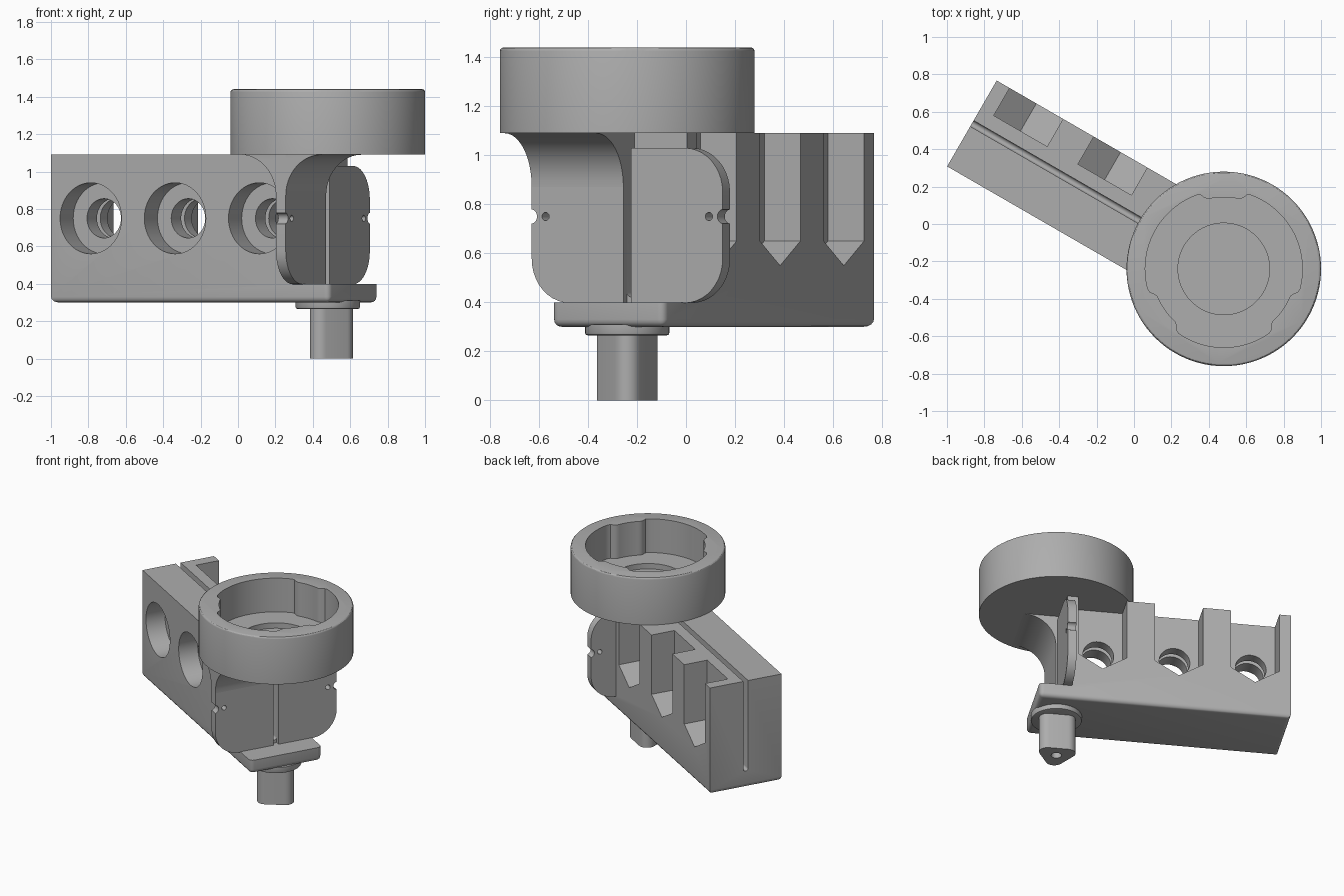
import bpy, bmesh
from math import sin, cos, pi, radians
from mathutils import Matrix

cube = bpy.data.objects.get("Cube")
if cube:
    bpy.data.objects.remove(cube, do_unlink=True)

gray = bpy.data.materials.new("plain gray")
gray.use_nodes = True
gray.diffuse_color = (0.42, 0.42, 0.42, 1)
gray.node_tree.nodes["Principled BSDF"].inputs["Base Color"].default_value = (0.42, 0.42, 0.42, 1)

BASE, DECK, TOP, RIM = 0.30, 0.40, 1.09, 1.44   # main heights
HALF = 0.265                                    # half width of the body
GAP = 0.018                                     # half width of the slot
CUP_R = 0.52
parts = []


def prism(name, pts, a, b, axis):
    """Extrude a 2D outline from a to b along an axis."""
    place = {"x": lambda p, t: (t, p[0], p[1]),
             "y": lambda p, t: (p[0], t, p[1]),
             "z": lambda p, t: (p[0], p[1], t)}[axis]
    bm = bmesh.new()
    face = bm.faces.new([bm.verts.new(place(p, a)) for p in pts])
    out = bmesh.ops.extrude_face_region(bm, geom=[face])
    d = place((0, 0), b - a)
    bmesh.ops.translate(bm, vec=d, verts=[v for v in out["geom"] if isinstance(v, bmesh.types.BMVert)])
    bmesh.ops.recalc_face_normals(bm, faces=bm.faces)
    me = bpy.data.meshes.new(name)
    bm.to_mesh(me)
    bm.free()
    me.materials.append(gray)
    ob = bpy.data.objects.new(name, me)
    bpy.context.collection.objects.link(ob)
    return ob


def arc(cx, cy, r, a0, a1, n=10):
    return [(cx + r * cos(radians(a0 + (a1 - a0) * i / n)),
             cy + r * sin(radians(a0 + (a1 - a0) * i / n))) for i in range(n + 1)]


def circle(cx, cy, r, n=48):
    return arc(cx, cy, r, 0, 360 * (n - 1) / n, n - 1)


def rect(x0, y0, x1, y1):
    return [(x0, y0), (x1, y0), (x1, y1), (x0, y1)]


def bake(ob):
    bpy.context.view_layer.update()
    dg = bpy.context.evaluated_depsgraph_get()
    me = bpy.data.meshes.new_from_object(ob.evaluated_get(dg))
    ob.modifiers.clear()
    ob.data = me


def combine(ob, cutter, op="DIFFERENCE"):
    mod = ob.modifiers.new("cut", "BOOLEAN")
    mod.operation, mod.solver, mod.object = op, "EXACT", cutter
    bake(ob)
    bpy.data.objects.remove(cutter, do_unlink=True)


def bevel_edges(ob, width, rule, segments=4):
    bm = bmesh.new()
    bm.from_mesh(ob.data)
    edges = [e for e in bm.edges if rule(e.verts[0].co, e.verts[1].co)]
    bmesh.ops.bevel(bm, geom=edges, offset=width, segments=segments, profile=0.5, affect="EDGES")
    bm.to_mesh(ob.data)
    bm.free()


# Body: tall block with a low foot at its end
left, end, foot = -1.555, -0.03, 0.16
body = prism("body", [(left, BASE), (foot, BASE), (foot, DECK), (end, DECK), (end, TOP), (left, TOP)],
             -HALF, HALF, "y")
bevel_edges(body, 0.03, lambda a, b: max(a.z, b.z) < BASE + 0.01 or (min(a.x, b.x) > foot - 0.01 and abs(a.z - b.z) > 0.05))

# Lengthwise slot with a round bottom
combine(body, prism("slot", [(-GAP, 1.2)] + arc(0, DECK + 0.04, GAP, 180, 360) + [(GAP, 1.2)],
                    left - 0.1, 0.1, "x"))

# Stepped bores in front, pointed pockets behind
for x in (-0.27, -0.79, -1.31):
    combine(body, prism("bore", circle(x, 0.75, 0.19), -0.4, -0.124, "y"))
    combine(body, prism("hole", circle(x, 0.75, 0.105), -0.3, 0.3, "y"))
    w = 0.165
    combine(body, prism("pocket", [(x - w, 1.2), (x - w, 0.65), (x, 0.55), (x + w, 0.65), (x + w, 1.2)],
                        0.095, 0.4, "y"))
parts.append(body)

# End panel in two halves; the front one reaches up to the cup
wide, thick, r = 0.45, 0.06, 0.18
low = DECK - 0.003
outer = arc(wide - r, low + r, r, -90, 0)
rear = prism("rear_panel", [(GAP, low)] + outer + arc(wide - r, 1.03 - r, r, 0, 90) + [(GAP, 1.03)],
             -thick, 0, "x")
front = prism("front_panel", [(-GAP, low)] + [(-y, z) for y, z in outer] + [(-wide, TOP + 0.01), (-GAP, TOP + 0.01)],
              -thick, 0, "x")
for panel, side in ((rear, 1), (front, -1)):
    combine(panel, prism("notch", circle(side * (wide + 0.005), 0.75, 0.03, 20), -0.2, 0.2, "x"))
    combine(panel, prism("pin_hole", circle(side * 0.385, 0.75, 0.017, 16), -0.2, 0.2, "x"))
    parts.append(panel)

# Flared neck between front panel and cup
f = 0.22
flare = prism("flared_neck",
              arc(f, TOP - f, f, 180, 90, 12) + [(f, TOP + 0.02), (-thick - f, TOP + 0.02)]
              + arc(-thick - f, TOP - f, f, 90, 0, 12), -wide, -GAP, "y")
combine(flare, prism("clip", circle(0, 0, CUP_R - 0.002, 96), 0.5, 1.3, "z"), "INTERSECT")
parts.append(flare)

# Cup with three inward dents and a round recess in its floor
cup = prism("cup", circle(0, 0, CUP_R, 96), TOP, RIM, "z")
bevel_edges(cup, 0.015, lambda a, b: min(a.z, b.z) > RIM - 0.01, 3)


def cup_inside(deg):
    off = min(abs((deg - c + 180) % 360 - 180) for c in (120, 245, 355))
    t = min(max((19 - off) / 6, 0), 1)
    rad = 0.42 - 0.037 * t * t * (3 - 2 * t)
    return rad * cos(radians(deg)), rad * sin(radians(deg))


combine(cup, prism("cavity", [cup_inside(i * 2.5) for i in range(144)], 1.19, 1.6, "z"))
combine(cup, prism("recess", circle(0, 0, 0.245, 64), 1.15, 1.3, "z"))
parts.append(cup)

# Collar and three-sided peg below the foot
collar = prism("collar", circle(0, 0, 0.172, 64), 0.265, BASE + 0.01, "z")
bevel_edges(collar, 0.01, lambda a, b: max(a.z, b.z) < 0.27, 2)
parts.append(collar)
outline = []
for k in range(3):
    a = 30 + 120 * k
    outline += arc(0.076 * cos(radians(a)), 0.076 * sin(radians(a)), 0.058, a - 60, a + 60)
peg = prism("peg", outline, 0, BASE, "z")
combine(peg, prism("peg_hole", circle(0, 0, 0.035, 24), -0.1, 0.2, "z"))
parts.append(peg)

# Turn the whole assembly into place and shade it
turn = Matrix.Translation((0.48, -0.24, 0)) @ Matrix.Rotation(-pi / 6, 4, "Z")
bpy.ops.object.select_all(action="DESELECT")
for ob in parts:
    ob.data.transform(turn)
    ob.select_set(True)
bpy.context.view_layer.objects.active = body
bpy.ops.object.shade_smooth_by_angle(angle=radians(30))
